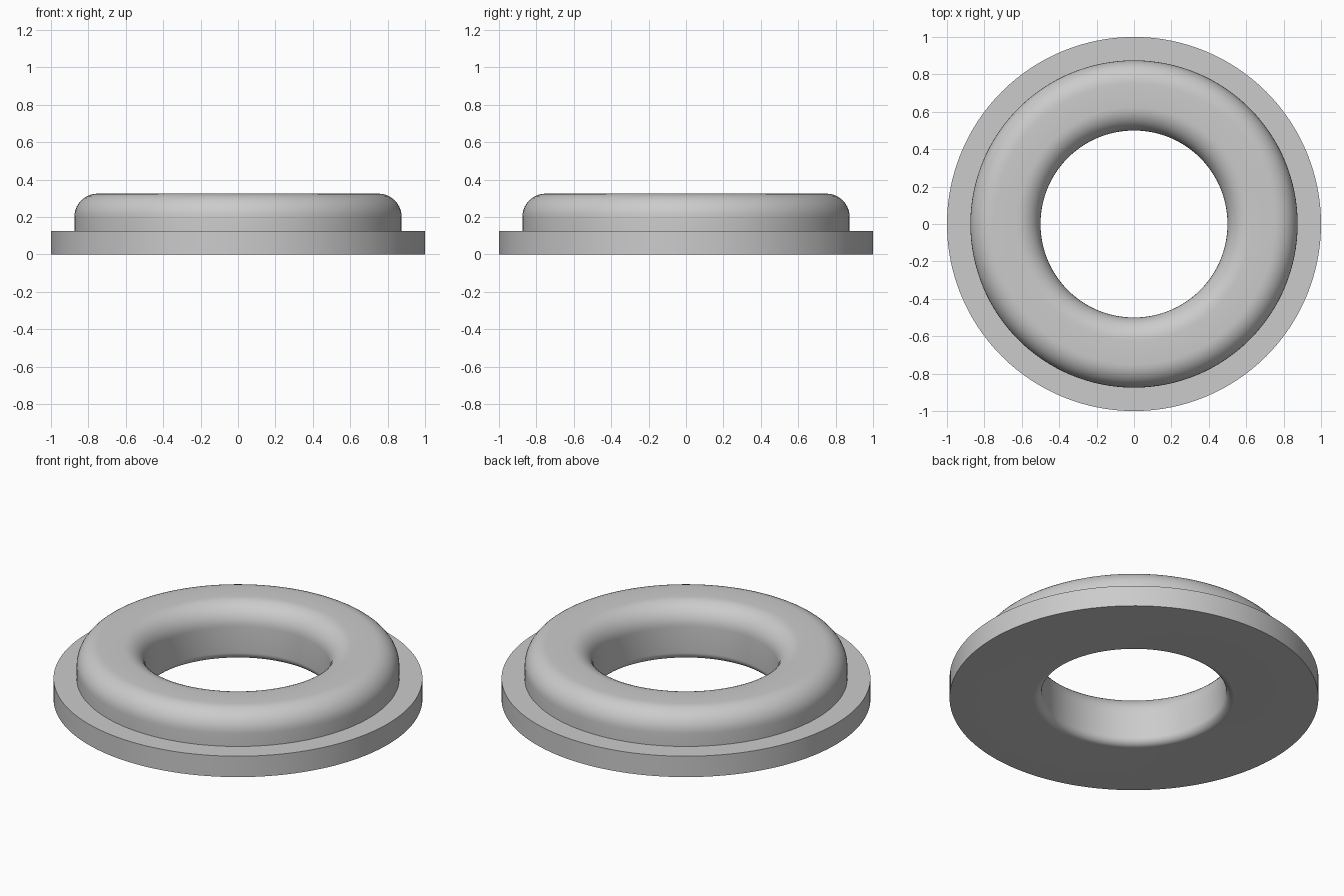
import bpy, bmesh
from math import sin, cos, pi, radians
from mathutils import Matrix

cube = bpy.data.objects.get("Cube")
if cube:
    bpy.data.objects.remove(cube)

grey = bpy.data.materials.new("plain grey")
grey.use_nodes = True
colour = (0.6, 0.6, 0.6, 1)
grey.diffuse_color = colour
grey.node_tree.nodes["Principled BSDF"].inputs["Base Color"].default_value = colour

RIM_R, BODY_R, BORE_R = 1.0, 0.875, 0.5
RIM_H, TOP = 0.125, 0.325
TOP_FILLET, BORE_FILLET = 0.125, 0.045


def arc(cx, cz, r, start, steps=10):
    """Quarter circle in the profile plane, turning anticlockwise."""
    angles = [radians(start) + pi / 2 * i / steps for i in range(steps + 1)]
    return [(cx + r * cos(a), cz + r * sin(a)) for a in angles]


# Cross-section: flat base, stepped rim, rounded crown, bore with eased lower edge
profile = [(RIM_R, 0), (RIM_R, RIM_H), (BODY_R, RIM_H)]
profile += arc(BODY_R - TOP_FILLET, TOP - TOP_FILLET, TOP_FILLET, 0)
profile += arc(BORE_R + TOP_FILLET, TOP - TOP_FILLET, TOP_FILLET, 90)
profile += arc(BORE_R + BORE_FILLET, BORE_FILLET, BORE_FILLET, 180)

# Revolve the closed section about the vertical axis
bm = bmesh.new()
verts = [bm.verts.new((r, 0, z)) for r, z in profile]
edges = [bm.edges.new((v, verts[i - 1])) for i, v in enumerate(verts)]
bmesh.ops.spin(bm, geom=verts + edges, cent=(0, 0, 0), axis=(0, 0, 1),
               angle=2 * pi, steps=128, use_merge=True)
bmesh.ops.remove_doubles(bm, verts=bm.verts, dist=0.0001)
bmesh.ops.recalc_face_normals(bm, faces=bm.faces)
mesh = bpy.data.meshes.new("flanged_ring")
bm.to_mesh(mesh)
bm.free()
mesh.materials.append(grey)

ring = bpy.data.objects.new("flanged_ring", mesh)
bpy.context.collection.objects.link(ring)
bpy.context.view_layer.objects.active = ring
ring.select_set(True)
bpy.ops.object.shade_smooth_by_angle(angle=radians(30))
